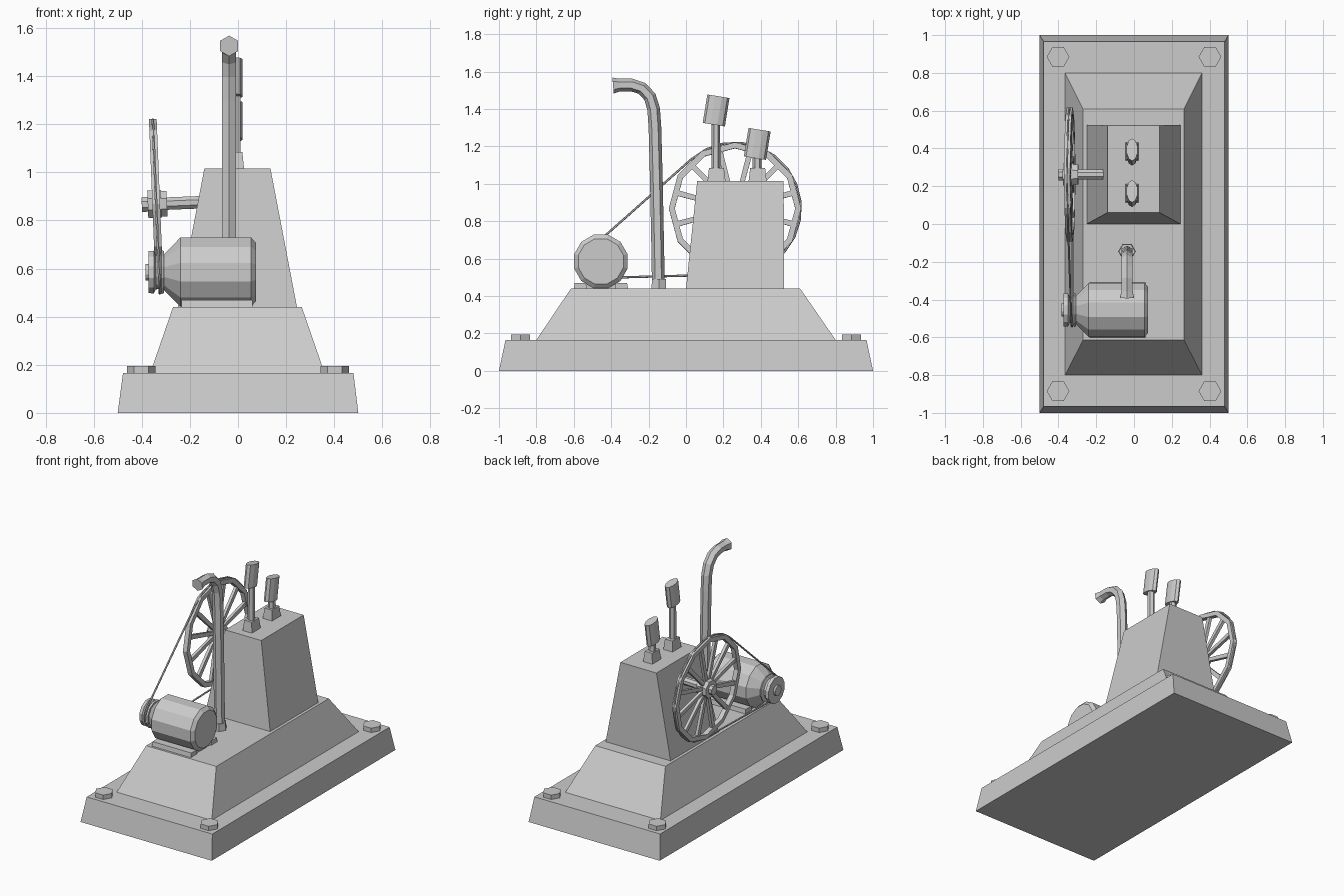
import bpy, bmesh, math
from mathutils import Matrix, Vector

if "Cube" in bpy.data.objects:
    bpy.data.objects.remove(bpy.data.objects["Cube"])

grey = bpy.data.materials.new("plain grey")
grey.diffuse_color = (0.6, 0.6, 0.6, 1)
grey.use_nodes = True
grey.node_tree.nodes["Principled BSDF"].inputs["Base Color"].default_value = grey.diffuse_color


def finish(name, bm, matrix=None):
    if matrix is not None:
        bmesh.ops.transform(bm, matrix=matrix, verts=bm.verts)
    bmesh.ops.recalc_face_normals(bm, faces=bm.faces)
    me = bpy.data.meshes.new(name)
    bm.to_mesh(me)
    bm.free()
    me.materials.append(grey)
    ob = bpy.data.objects.new(name, me)
    bpy.context.collection.objects.link(ob)
    return ob


def bridge(bm, rings, closed):
    n = len(rings[0])
    count = len(rings) if closed else len(rings) - 1
    for i in range(count):
        a, b = rings[i], rings[(i + 1) % len(rings)]
        for j in range(n):
            k = (j + 1) % n
            bm.faces.new((a[j], a[k], b[k], b[j]))
    if not closed:
        bm.faces.new(rings[0])
        bm.faces.new(rings[-1])


def frustum(name, low, high, z0, z1, matrix=None):
    """Tapered block; low and high are (x0, x1, y0, y1)."""
    bm = bmesh.new()
    rings = []
    for (x0, x1, y0, y1), z in ((low, z0), (high, z1)):
        rings.append([bm.verts.new((x, y, z)) for x, y in ((x0, y0), (x1, y0), (x1, y1), (x0, y1))])
    bridge(bm, rings, False)
    return finish(name, bm, matrix)


def lathe(name, profile, sides, matrix, turn=0.0, closed=False):
    """Turn (x, radius) points around the x axis."""
    bm = bmesh.new()
    rings = []
    for x, r in profile:
        angles = [turn + math.tau * j / sides for j in range(sides)]
        rings.append([bm.verts.new((x, r * math.cos(a), r * math.sin(a))) for a in angles])
    bridge(bm, rings, closed)
    return finish(name, bm, matrix)


def sweep(name, path, radii, sides, closed=False):
    """Polygon tube along a path lying in an upright y-z plane."""
    bm = bmesh.new()
    rings, n = [], len(path)
    for i, (p, r) in enumerate(zip(path, radii)):
        before = path[(i - 1) % n] if closed else path[max(i - 1, 0)]
        after = path[(i + 1) % n] if closed else path[min(i + 1, n - 1)]
        e1 = Vector((1, 0, 0))
        e2 = (Vector(after) - Vector(before)).cross(e1).normalized()
        ring = []
        for j in range(sides):
            a = math.pi / 2 + math.tau * j / sides
            ring.append(bm.verts.new(Vector(p) + r * (math.cos(a) * e1 + math.sin(a) * e2)))
        rings.append(ring)
    bridge(bm, rings, closed)
    return finish(name, bm)


T = Matrix.Translation
UP = Matrix.Rotation(-math.pi / 2, 4, 'Y')   # sends the lathe axis to z

# Base, plinth and tower
frustum("base", (-.5, .5, -1, 1), (-.478, .48, -.965, .965), 0, .165)
frustum("plinth", (-.365, .36, -.8, .8), (-.27, .265, -.615, .61), .165, .44)
frustum("tower", (-.25, .245, 0, .525), (-.14, .135, .06, .522), .44, 1.015)

# Corner bolts
for sx in (-1, 1):
    for sy in (-1, 1):
        lathe("corner_bolt", [(0, .06), (.032, .06)], 6, T((sx * .402, sy * .885, .163)) @ UP, math.pi / 2)

# Motor with its feet and pulley
motor = T((0, -.455, .585))
lathe("motor_body", [(-.31, .075), (-.24, .148), (.055, .148), (.075, .125)], 12, motor, math.pi / 12)
for y in (-.565, -.345):
    frustum("motor_foot", (-.235, .06, y - .035, y + .035), (-.235, .06, y - .03, y + .03), .44, .47)
frustum("motor_seat", (-.225, .05, -.54, -.37), (-.225, .05, -.54, -.37), .44, .5)
lathe("motor_pulley", [(-.385, .035), (-.372, .035), (-.372, .09), (-.35, .092), (-.34, .072),
                       (-.325, .072), (-.318, .095), (-.308, .09), (-.308, .05)], 12, motor, math.pi / 12)

# Flywheel, slightly tilted
TILT = -.04
WX, WY, WZ = -.34, .262, .868
wheel = T((WX, WY, WZ)) @ Matrix.Rotation(TILT, 4, 'Y')
lathe("wheel_rim", [(-.016, .322), (-.016, .354), (.016, .354), (.016, .322)], 12, wheel, 0, True)
lathe("wheel_hub_and_shaft", [(-.06, .033), (-.035, .033), (-.035, .062), (.022, .062), (.022, .057),
                              (.045, .057), (.045, .028), (.2, .028)], 8, wheel, math.pi / 8)
for i in range(12):
    turn = Matrix.Rotation(math.pi / 12 + math.tau * i / 12, 4, 'X')
    frustum("wheel_spoke", (-.01, .01, -.012, .012), (-.01, .01, -.015, .015), .04, .33, wheel @ turn)

# Drive belt: tangent loop around wheel and pulley
PY, PZ, R1, R2 = -.455, .585, .352, .088
back = math.atan2(PZ - WZ, PY - WY)
half = math.acos((R1 - R2) / math.hypot(PZ - WZ, PY - WY))
loop = []
for cy, cz, r, a0, a1, n in ((WY, WZ, R1, back + half, back + math.tau - half, 14),
                             (PY, PZ, R2, back - half, back + half, 8)):
    for i in range(n + 1):
        a = a0 + (a1 - a0) * i / n
        y, z = cy + r * math.cos(a), cz + r * math.sin(a)
        loop.append((WX + TILT * (z - WZ), y, z))
sweep("drive_belt", loop, [.006] * len(loop), 6, True)

# Bent exhaust pipe with flange and flared mouth
line = [(-.148, .44), (-.15, .6), (-.158, 1.0), (-.166, 1.3), (-.173, 1.4), (-.193, 1.465),
        (-.235, 1.51), (-.29, 1.528), (-.355, 1.528), (-.39, 1.525)]
sweep("exhaust_pipe", [(-.037, y, z) for y, z in line], [.034] * 8 + [.034, .043], 6)
lathe("pipe_flange", [(0, .045), (.05, .043)], 6, T((-.037, -.145, .44)) @ UP, 0 + math.pi / 6)

# Two stacks with flattened, tilted silencers
for y, mid in ((.163, 1.392), (.383, 1.213)):
    frustum("stack_foot", (-.045, .025, y - .048, y + .048), (-.038, .018, y - .04, y + .04), 1.015, 1.085)
    lathe("stack_stem", [(1.08, .024), (mid, .022)], 6, T((-.01, y - .003, 0)) @ UP)
    lean = Matrix.Rotation(-.16, 4, 'X')
    flat = Matrix.Diagonal((.5, 1, 1, 1))
    lathe("silencer", [(-.077, .06), (.077, .06)], 10, T((-.01, y - .002, mid)) @ lean @ flat @ UP)
